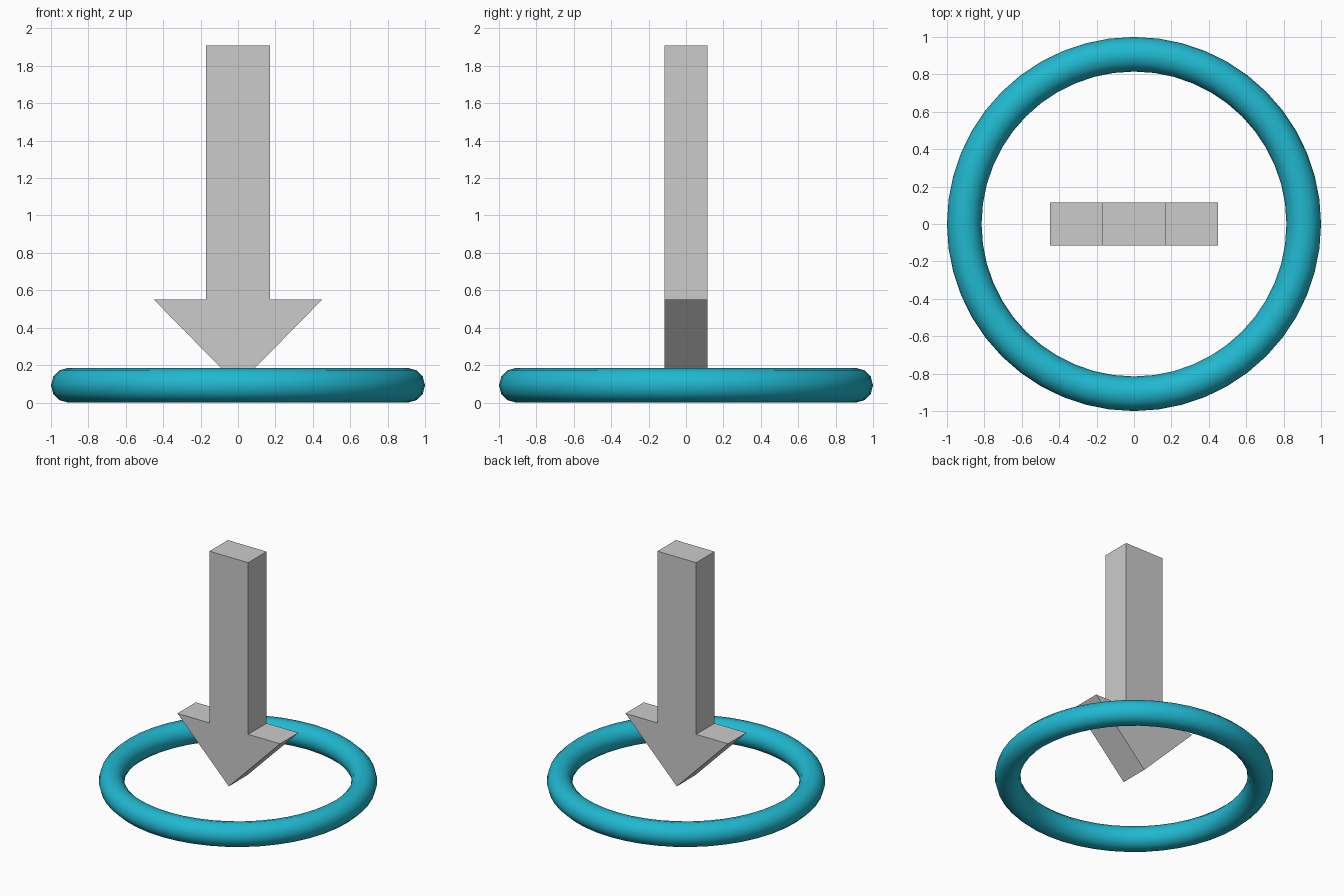
import bpy
import bmesh

if "Cube" in bpy.data.objects:
    bpy.data.objects.remove(bpy.data.objects["Cube"])

RING_Z = 0.0925

# Smooth ring lying on the ground
bpy.ops.mesh.primitive_torus_add(
    major_radius=0.9075, minor_radius=RING_Z,
    major_segments=48, minor_segments=12, location=(0, 0, RING_Z))
ring = bpy.context.object
ring.name = "ring"
bpy.ops.object.shade_smooth()
teal = bpy.data.materials.new("teal")
teal.diffuse_color = (0.015, 0.48, 0.63, 1)
teal.use_nodes = True
teal.node_tree.nodes["Principled BSDF"].inputs["Base Color"].default_value = teal.diffuse_color
ring.data.materials.append(teal)

# Flat arrow pointing down into the ring: half outline, mirrored, then extruded
half = [(0.45, 0.55), (0.17, 0.55), (0.17, 1.91)]
outline = [(0, RING_Z)] + half + [(-x, z) for x, z in reversed(half)]
depth = 0.23

bm = bmesh.new()
face = bm.faces.new([bm.verts.new((x, -depth / 2, z)) for x, z in outline])
extruded = bmesh.ops.extrude_face_region(bm, geom=[face])["geom"]
bmesh.ops.translate(bm, vec=(0, depth, 0),
                    verts=[v for v in extruded if isinstance(v, bmesh.types.BMVert)])
bmesh.ops.recalc_face_normals(bm, faces=bm.faces)
mesh = bpy.data.meshes.new("down_arrow")
bm.to_mesh(mesh)
bm.free()
arrow = bpy.data.objects.new("down_arrow", mesh)
bpy.context.collection.objects.link(arrow)
